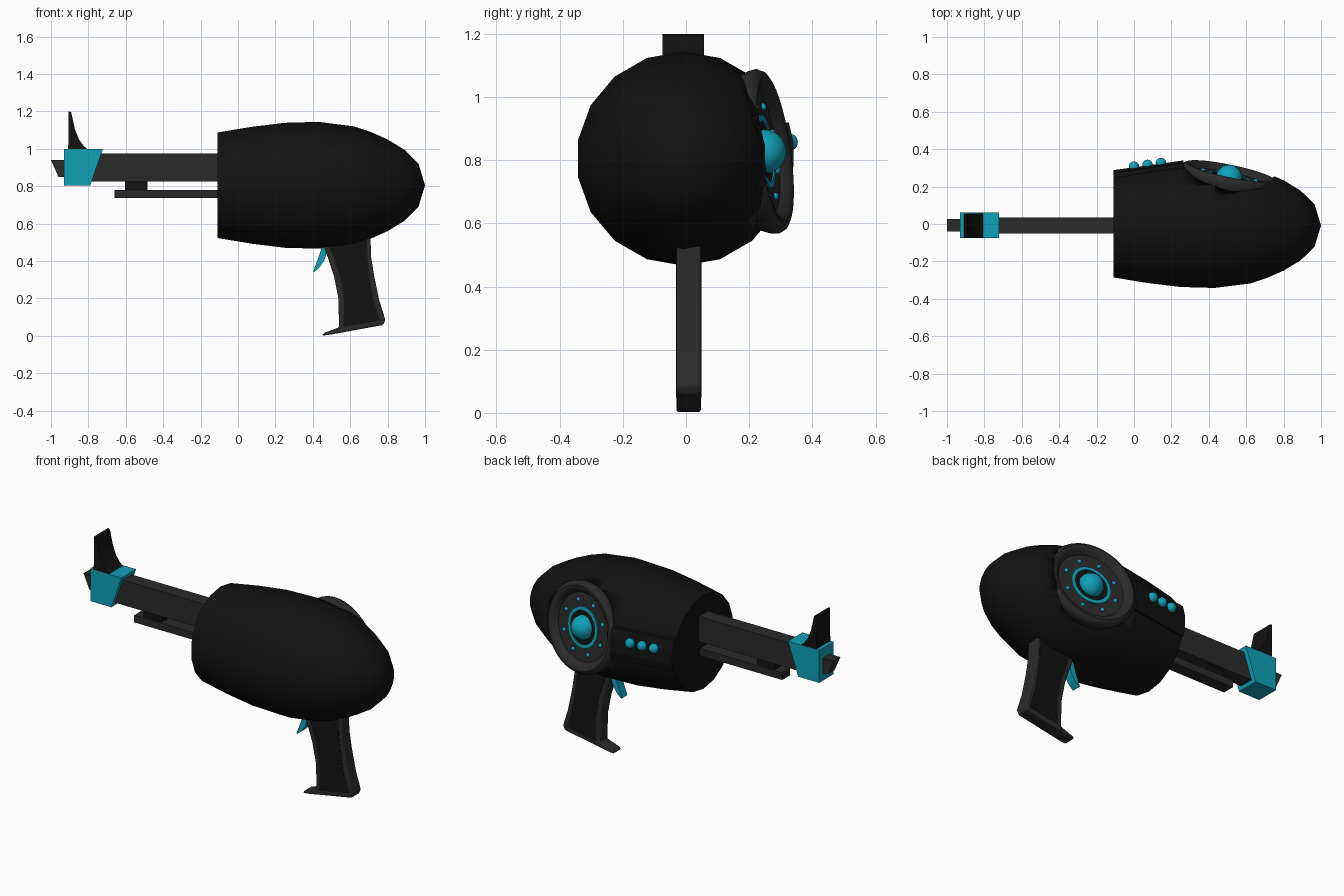
import bpy, bmesh
from math import cos, sin, pi
from mathutils import Vector, Matrix

if "Cube" in bpy.data.objects:
    bpy.data.objects.remove(bpy.data.objects["Cube"])


def material(name, rgb):
    m = bpy.data.materials.new(name)
    m.diffuse_color = (*rgb, 1)
    m.use_nodes = True
    m.node_tree.nodes["Principled BSDF"].inputs["Base Color"].default_value = m.diffuse_color
    return m


BLACK = material("black", (0.006, 0.006, 0.006))
GREY = material("dark_grey", (0.023, 0.023, 0.024))
CYAN = material("cyan", (0.005, 0.36, 0.48))
CY = -0.008  # y of the gun's axis


def finish(name, bm, mat, matrix=None, smooth=None, bevel=0):
    bmesh.ops.recalc_face_normals(bm, faces=bm.faces[:])
    me = bpy.data.meshes.new(name)
    bm.to_mesh(me)
    bm.free()
    ob = bpy.data.objects.new(name, me)
    bpy.context.collection.objects.link(ob)
    me.materials.append(mat)
    if matrix:
        ob.matrix_world = matrix
    if bevel:
        b = ob.modifiers.new("bevel", 'BEVEL')
        b.width, b.segments, b.limit_method = bevel, 3, 'ANGLE'
        b.angle_limit = 0.7
    if smooth:
        bpy.ops.object.select_all(action='DESELECT')
        ob.select_set(True)
        bpy.context.view_layer.objects.active = ob
        bpy.ops.object.shade_smooth_by_angle(angle=smooth)
    return ob


def prism(name, pts, y0, y1, mat, **kw):
    """Side profile (x, z) extruded along y."""
    bm = bmesh.new()
    f = bm.faces.new([bm.verts.new((x, y0, z)) for x, z in pts])
    r = bmesh.ops.extrude_face_region(bm, geom=[f])
    bmesh.ops.translate(bm, vec=(0, y1 - y0, 0),
                        verts=[v for v in r['geom'] if isinstance(v, bmesh.types.BMVert)])
    return finish(name, bm, mat, **kw)


def box(name, x0, x1, y0, y1, z0, z1, mat, **kw):
    return prism(name, [(x0, z0), (x1, z0), (x1, z1), (x0, z1)], y0, y1, mat, **kw)


def lathe(name, prof, n, mat, matrix, closed=False, smooth=0.6, phase=0):
    """Profile of (radius, height) spun around local z; end radius 0 makes a pole."""
    bm = bmesh.new()
    rings = []
    for r, h in prof:
        if r == 0:
            rings.append([bm.verts.new((0, 0, h))] * n)
        else:
            rings.append([bm.verts.new((r * cos(phase + 2 * pi * i / n),
                                        r * sin(phase + 2 * pi * i / n), h)) for i in range(n)])
    pairs = list(zip(rings, rings[1:])) + ([(rings[-1], rings[0])] if closed else [])
    for a, b in pairs:
        for i in range(n):
            j = (i + 1) % n
            bm.faces.new(list(dict.fromkeys((a[i], a[j], b[j], b[i]))))
    return finish(name, bm, mat, matrix, smooth)


def ball(name, r, loc, mat):
    bm = bmesh.new()
    bmesh.ops.create_uvsphere(bm, u_segments=20, v_segments=12, radius=r)
    return finish(name, bm, mat, Matrix.Translation(loc), 1.0)


# Bullet-shaped body, 18 sided, spun around x
to_x = Matrix(((0, 0, 1, 0), (0, 1, 0, CY), (-1, 0, 0, 0.805), (0, 0, 0, 1)))
body = lathe("body", [(0, -0.11), (0.282, -0.11), (0.312, 0.07), (0.334, 0.25), (0.339, 0.43),
                      (0.315, 0.62), (0.285, 0.71), (0.245, 0.80), (0.19, 0.89),
                      (0.115, 0.965), (0, 1.0)], 18, BLACK, to_x, smooth=0.65)

# Tilted dial on the back side
normal = Vector((0.2, 0.97, 0.14)).normalized()
dial = Matrix.Translation((0.515, 0.283, 0.832)) @ normal.to_track_quat('Z', 'Y').to_matrix().to_4x4()
cutter = lathe("dial_cutter", [(0, -0.08), (0.25, -0.08), (0.25, 0.3), (0, 0.3)], 48, BLACK, dial)
cutter.hide_render = True
cutter.hide_set(True)
cut = body.modifiers.new("dial_recess", 'BOOLEAN')
cut.object, cut.operation, cut.solver = cutter, 'DIFFERENCE', 'EXACT'
lathe("dial_rim", [(0, -0.036), (0.195, -0.034), (0.21, -0.012), (0.225, -0.002), (0.24, 0),
                   (0.254, -0.008), (0.263, -0.026), (0.26, -0.05), (0.245, -0.085), (0, -0.085)],
      40, GREY, dial)
lathe("dial_ring", [(0.098, -0.036), (0.098, -0.028), (0.117, -0.028), (0.117, -0.036)],
      40, CYAN, dial, closed=True)
lathe("dial_well", [(0.098, -0.036), (0.098, -0.033), (0, -0.033)], 40, BLACK, dial)
ball("dial_lens", 0.07, dial @ Vector((0, 0, -0.036)), CYAN)
for i in range(8):
    a = 2 * pi * (i + 0.5) / 8
    ball(f"dial_dot_{i}", 0.012, dial @ Vector((0.155 * cos(a), 0.155 * sin(a), -0.034)), CYAN)

# Light panel and its three lamps
bm = bmesh.new()
ends = []
for x, y in ((-0.11, 0.288), (0.265, 0.34)):
    ends.append([bm.verts.new(p) for p in ((x, y - 0.07, 0.735), (x, y - 0.012, 0.735), (x, y, 0.78),
                                           (x, y, 0.86), (x, y - 0.015, 0.92), (x, y - 0.07, 0.92))])
bm.faces.new(ends[0])
bm.faces.new(ends[1])
for i in range(6):
    j = (i + 1) % 6
    bm.faces.new((ends[0][i], ends[0][j], ends[1][j], ends[1][i]))
finish("light_panel", bm, BLACK)
for i in range(3):
    ball(f"lamp_{i}", 0.028, (0.072 * i, 0.306 + 0.01 * i, 0.857), CYAN)

# Barrel, lower rail and spacer
box("barrel", -0.92, -0.09, CY - 0.043, CY + 0.043, 0.825, 0.975, GREY)
box("lower_rail", -0.66, -0.09, CY - 0.036, CY + 0.036, 0.737, 0.78, GREY)
box("rail_spacer", -0.605, -0.485, CY - 0.026, CY + 0.026, 0.775, 0.83, BLACK)

# Muzzle block, tip and front sight
prism("muzzle_block", [(-0.93, 0.805), (-0.79, 0.805), (-0.722, 1.0), (-0.93, 1.0)],
      CY - 0.068, CY + 0.07, CYAN)
prism("muzzle_tip", [(-1.0, 0.94), (-0.96, 0.85), (-0.9, 0.85), (-0.9, 0.94)],
      CY - 0.032, CY + 0.034, GREY)
prism("front_sight", [(-0.908, 0.99), (-0.905, 1.2), (-0.892, 1.195), (-0.872, 1.105),
                      (-0.85, 1.05), (-0.825, 1.015), (-0.80, 0.995)],
      CY - 0.067, CY + 0.065, BLACK)

# Grip with side panels
prism("grip", [(0.455, 0.49), (0.48, 0.42), (0.513, 0.32), (0.537, 0.2), (0.54, 0.045),
               (0.46, 0.016), (0.45, 0.002), (0.48, 0.004), (0.775, 0.058), (0.788, 0.085),
               (0.755, 0.19), (0.728, 0.32), (0.712, 0.42), (0.708, 0.53)],
      -0.03, 0.047, GREY, bevel=0.01, smooth=0.6)
for name, y0, y1 in (("grip_panel_front", -0.032, -0.02), ("grip_panel_back", 0.037, 0.049)):
    prism(name, [(0.49, 0.475), (0.518, 0.4), (0.548, 0.31), (0.566, 0.2), (0.565, 0.048),
                 (0.758, 0.083), (0.725, 0.19), (0.703, 0.32), (0.692, 0.42), (0.69, 0.515)],
          y0, y1, BLACK)

# Trigger
prism("trigger", [(0.45, 0.48), (0.485, 0.48), (0.462, 0.405), (0.438, 0.368), (0.408, 0.342),
                  (0.402, 0.345), (0.425, 0.405)], -0.018, 0.034, CYAN)
